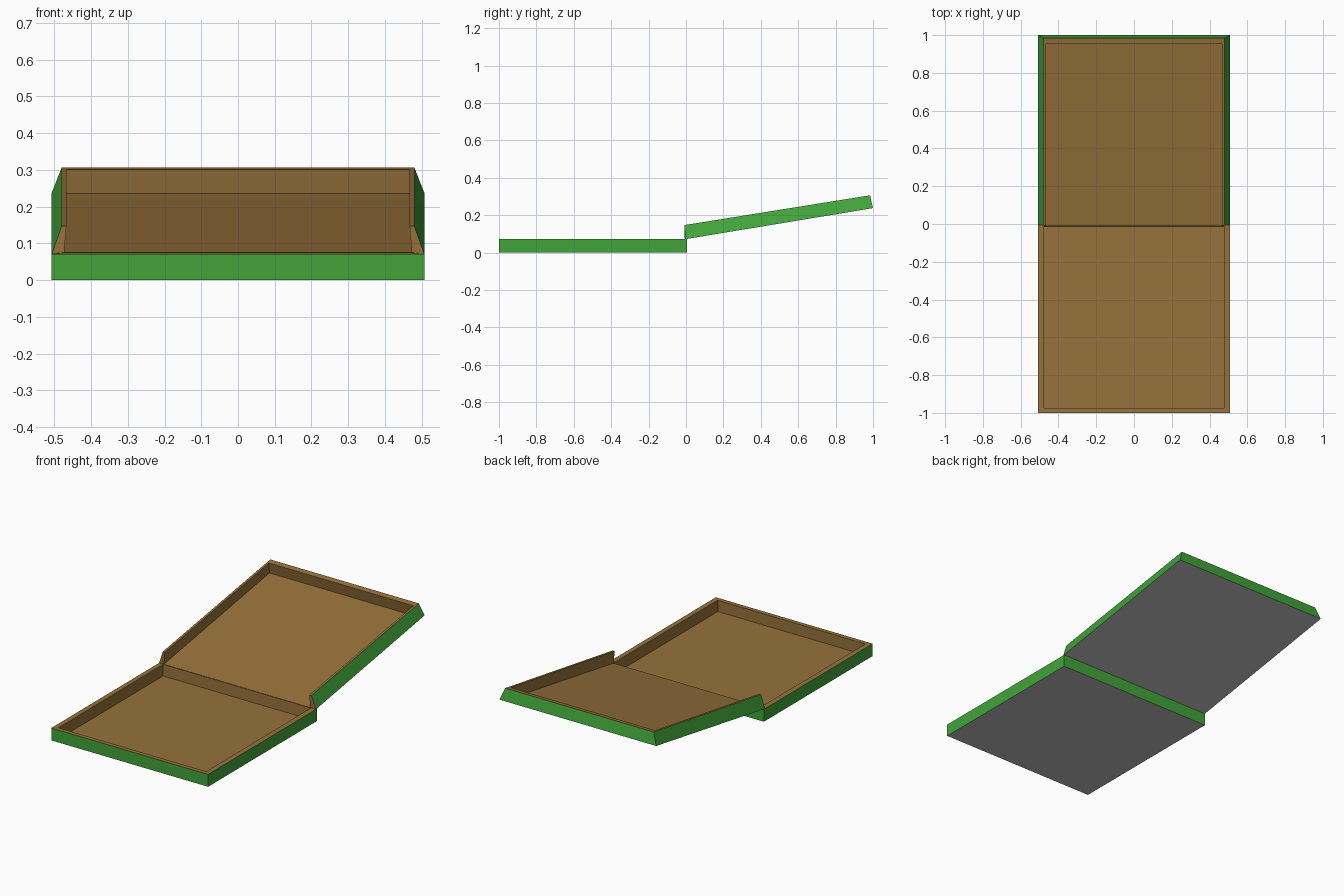
import bpy, bmesh, math

if "Cube" in bpy.data.objects:
    bpy.data.objects.remove(bpy.data.objects["Cube"])


def material(name, rgb):
    m = bpy.data.materials.new(name)
    m.diffuse_color = (*rgb, 1)
    m.use_nodes = True
    m.node_tree.nodes["Principled BSDF"].inputs["Base Color"].default_value = m.diffuse_color
    return m


MATS = [material("green", (0.053, 0.375, 0.042)),
        material("brown", (0.305, 0.168, 0.044)),
        material("grey", (0.52, 0.52, 0.52))]
GREEN, BROWN, GREY = 0, 1, 2


def tray(name, rings, open_front=False):
    """Rings (half width, front y, back y, front z, back z) run from the
    outer bottom edge, over the rim, to the edge of the inner floor."""
    bm = bmesh.new()
    loops = [[bm.verts.new(p) for p in ((-w, y0, z0), (-w, y1, z1),
                                        (w, y1, z1), (w, y0, z0))]
             for w, y0, y1, z0, z1 in rings]

    def face(verts, mat):
        bm.faces.new(verts).material_index = mat

    # outer walls, rim and inner walls
    for r in range(3):
        a, b = loops[r], loops[r + 1]
        for i in range(3 if open_front else 4):
            j = (i + 1) % 4
            face((a[i], a[j], b[j], b[i]), GREEN if r == 0 else BROWN)
    # underside and inner floor
    face(loops[0], GREY)
    face(loops[3], BROWN)
    # wall ends and floor edge on the open side
    if open_front:
        for i in (0, 3):
            face([l[i] for l in loops], BROWN)
        face((loops[0][3], loops[0][0], loops[3][0], loops[3][3]), BROWN)
    bmesh.ops.recalc_face_normals(bm, faces=bm.faces)
    me = bpy.data.meshes.new(name)
    bm.to_mesh(me)
    bm.free()
    for m in MATS:
        me.materials.append(m)
    ob = bpy.data.objects.new(name, me)
    bpy.context.collection.objects.link(ob)
    return ob


# flat tray with four walls
tray("base_tray", [(0.507, -1.0, 0.005, 0, 0),
                   (0.507, -1.0, 0.005, 0.072, 0.072),
                   (0.477, -0.975, -0.010, 0.072, 0.074),
                   (0.476, -0.974, -0.012, 0.007, 0.007)])

# raised lid, open towards the hinge, with walls leaning inwards
lid = tray("raised_lid", [(0.507, -0.004, 1.013, 0, 0),
                          (0.480, 0.004, 1.009, 0.075, 0.070),
                          (0.467, 0.004, 0.977, 0.075, 0.070),
                          (0.473, -0.007, 0.979, 0.004, 0.004)], open_front=True)
lid.location = (0, 0, 0.0725)
lid.rotation_euler = (math.radians(9.4), 0, 0)
